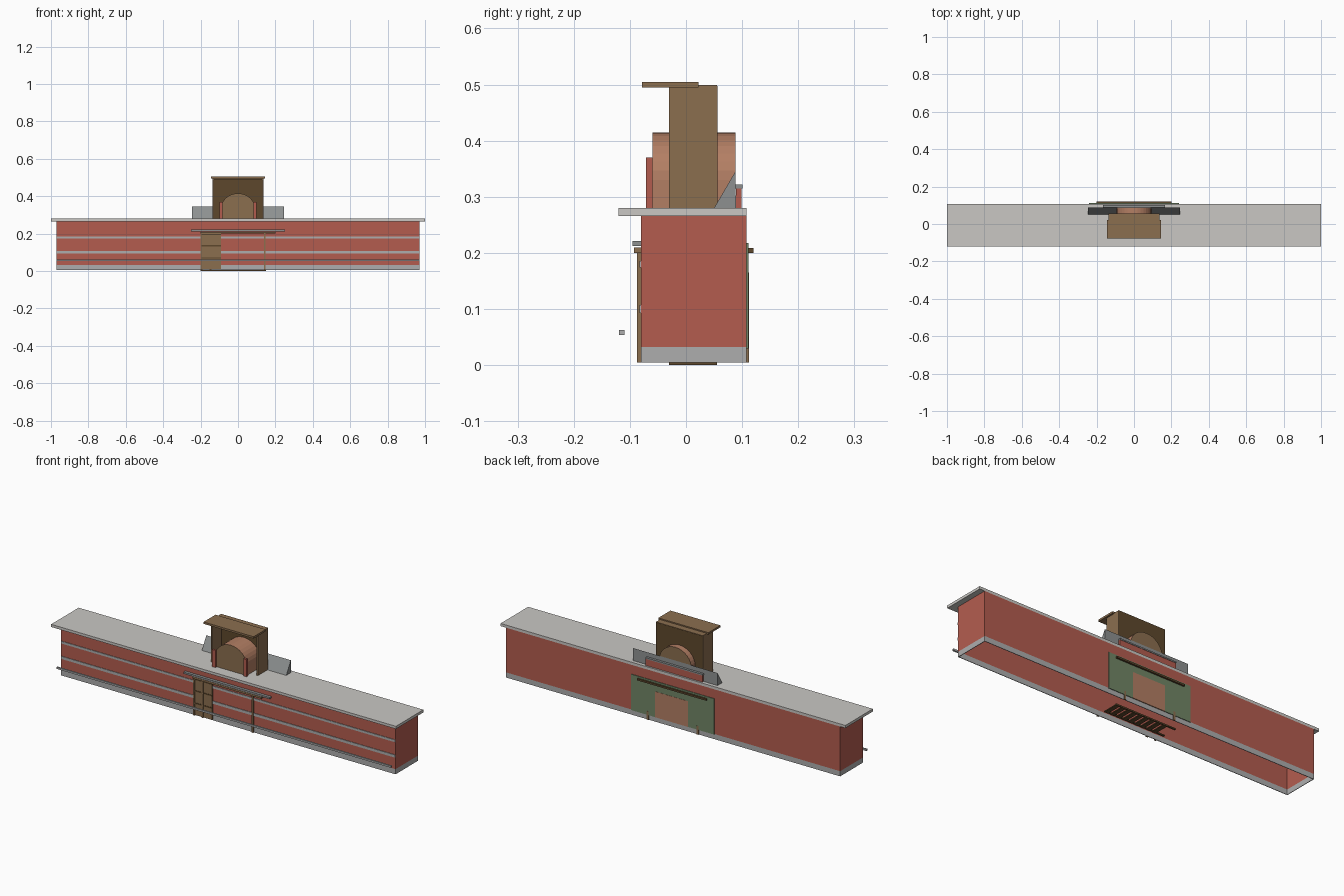
import bpy, bmesh, math

cube = bpy.data.objects.get("Cube")
if cube:
    bpy.data.objects.remove(cube)


def material(name, srgb):
    m = bpy.data.materials.new(name)
    color = [(c / 255) ** 2.2 for c in srgb] + [1]
    m.use_nodes = True
    m.diffuse_color = color
    m.node_tree.nodes["Principled BSDF"].inputs["Base Color"].default_value = color
    return m


RED = material("brick red", (178, 93, 80))
STONE = material("pale stone", (200, 198, 194))
GREY = material("mid grey", (172, 172, 172))
SLATE = material("slate grey", (140, 143, 143))
BROWN = material("wood brown", (138, 110, 80))
DARK = material("dark brown", (94, 73, 48))
TAN = material("clay tan", (178, 126, 100))
GREEN = material("moss green", (112, 132, 102))


def finish(name, bm, *mats):
    mesh = bpy.data.meshes.new(name)
    bmesh.ops.recalc_face_normals(bm, faces=bm.faces)
    bm.to_mesh(mesh)
    bm.free()
    for m in mats:
        mesh.materials.append(m)
    obj = bpy.data.objects.new(name, mesh)
    bpy.context.collection.objects.link(obj)
    return obj


def box(name, x, y, z, mat):
    bm = bmesh.new()
    bmesh.ops.create_cube(bm, size=1)
    for v in bm.verts:
        v.co = [r[0] if c < 0 else r[1] for c, r in zip(v.co, (x, y, z))]
    return finish(name, bm, mat)


def prism(name, points, direction, mats):
    bm = bmesh.new()
    face = bm.faces.new([bm.verts.new(p) for p in points])
    out = bmesh.ops.extrude_face_region(bm, geom=[face])["geom"]
    moved = [g for g in out if isinstance(g, bmesh.types.BMVert)]
    bmesh.ops.translate(bm, vec=direction, verts=moved)
    # end caps take the second colour when there is one
    if len(mats) > 1:
        for f in bm.faces:
            f.material_index = int(len(f.verts) > 4)
    return finish(name, bm, *mats)


# Hollow counter body, open at the bottom, with a grey base band
def shell(name, z, mat):
    t = 0.003
    for side, x in (("left", (0.97 - t, 0.97)), ("right", (-0.97, t - 0.97))):
        box(f"{name}_{side}", x, (-0.08, 0.108), z, mat)
    for side, y in (("front", (-0.08, t - 0.08)), ("back", (0.108 - t, 0.108))):
        box(f"{name}_{side}", (-0.97, 0.97), y, z, mat)


shell("counter_wall", (0.032, 0.266), RED)
shell("base_band", (0.005, 0.032), GREY)
box("counter_top", (-1, 1), (-0.12, 0.108), (0.266, 0.28), STONE)

# Front trim strips and foot rail
for i, (z, h) in enumerate(((0.18, 0.006), (0.1, 0.007))):
    box(f"trim_strip_{i}", (-0.97, 0.97), (-0.083, -0.079), (z - h, z + h), GREY)
box("foot_rail", (-0.97, 0.97), (-0.119, -0.11), (0.054, 0.063), GREY)

# Hood: open front, side panels, back and cap
for side, s in (("left", 1), ("right", -1)):
    box(f"hood_side_{side}", sorted((s * 0.129, s * 0.136)), (-0.03, 0.055), (0.28, 0.498), BROWN)
box("hood_back", (-0.135, 0.135), (0.048, 0.056), (0.28, 0.497), DARK)
box("hood_roof", (-0.136, 0.136), (-0.03, 0.055), (0.49, 0.499), BROWN)
box("hood_cap", (-0.145, 0.145), (-0.078, 0.022), (0.495, 0.505), BROWN)

# Arched oven passing through the hood
arch = [(0.092, -0.06, 0.28)]
for i in range(17):
    a = math.pi * i / 16
    arch.append((0.105 * math.cos(a) * 0.88, -0.06, 0.33 + 0.085 * math.sin(a)))
arch.append((-0.092, -0.06, 0.28))
prism("arched_oven", arch, (0, 0.148, 0), (TAN, BROWN))
for side, s in (("left", 1), ("right", -1)):
    box(f"oven_post_{side}", sorted((s * 0.082, s * 0.1)), (-0.071, -0.06), (0.28, 0.37), RED)

# Wedge shield behind the hood, with a red block and rail
wedge = [(-0.245, 0.05, 0.28), (-0.245, 0.088, 0.345), (-0.245, 0.089, 0.28)]
prism("wedge_shield", wedge, (0.49, 0, 0), (SLATE,))
box("rear_block", (-0.165, 0.165), (0.089, 0.099), (0.28, 0.315), RED)
box("rear_rail", (-0.165, 0.165), (0.088, 0.101), (0.315, 0.322), SLATE)

# Serving ledge and framed cupboard on the front
box("front_shelf", (-0.25, 0.25), (-0.095, -0.08), (0.212, 0.221), SLATE)
box("front_shelf_support", (-0.2, 0.2), (-0.093, -0.08), (0.2, 0.21), BROWN)
box("cupboard_panel", (-0.195, -0.09), (-0.085, -0.08), (0.01, 0.2), BROWN)
for i, z in enumerate((0.07, 0.135, 0.195)):
    box(f"cupboard_bar_{i}", (-0.195, -0.09), (-0.087, -0.08), (z - 0.003, z + 0.003), DARK)
for i, x in enumerate((-0.195, -0.147, 0.143)):
    box(f"front_post_{i}", (x - 0.005, x + 0.005), (-0.087, -0.08), (0.005, 0.2), BROWN)

# Green back panel with tan centre and ledge
box("back_panel", (-0.24, 0.24), (0.107, 0.111), (0.03, 0.218), GREEN)
box("back_panel_centre", (-0.09, 0.1), (0.108, 0.112), (0.03, 0.165), TAN)
box("back_ledge", (-0.2, 0.2), (0.107, 0.12), (0.2, 0.209), DARK)
for i, x in enumerate((-0.145, 0.145)):
    box(f"back_post_{i}", (x - 0.005, x + 0.005), (0.107, 0.112), (0.005, 0.05), BROWN)

# Slatted grate under the oven
for i in range(9):
    x = -0.14 + i * 0.035
    box(f"grate_slat_{i}", (x - 0.011, x + 0.011), (-0.03, 0.055), (0, 0.005), DARK)
for side, y in (("front", (-0.03, -0.022)), ("back", (0.047, 0.055))):
    box(f"grate_frame_{side}", (-0.2, 0.15), y, (0.001, 0.008), DARK)
